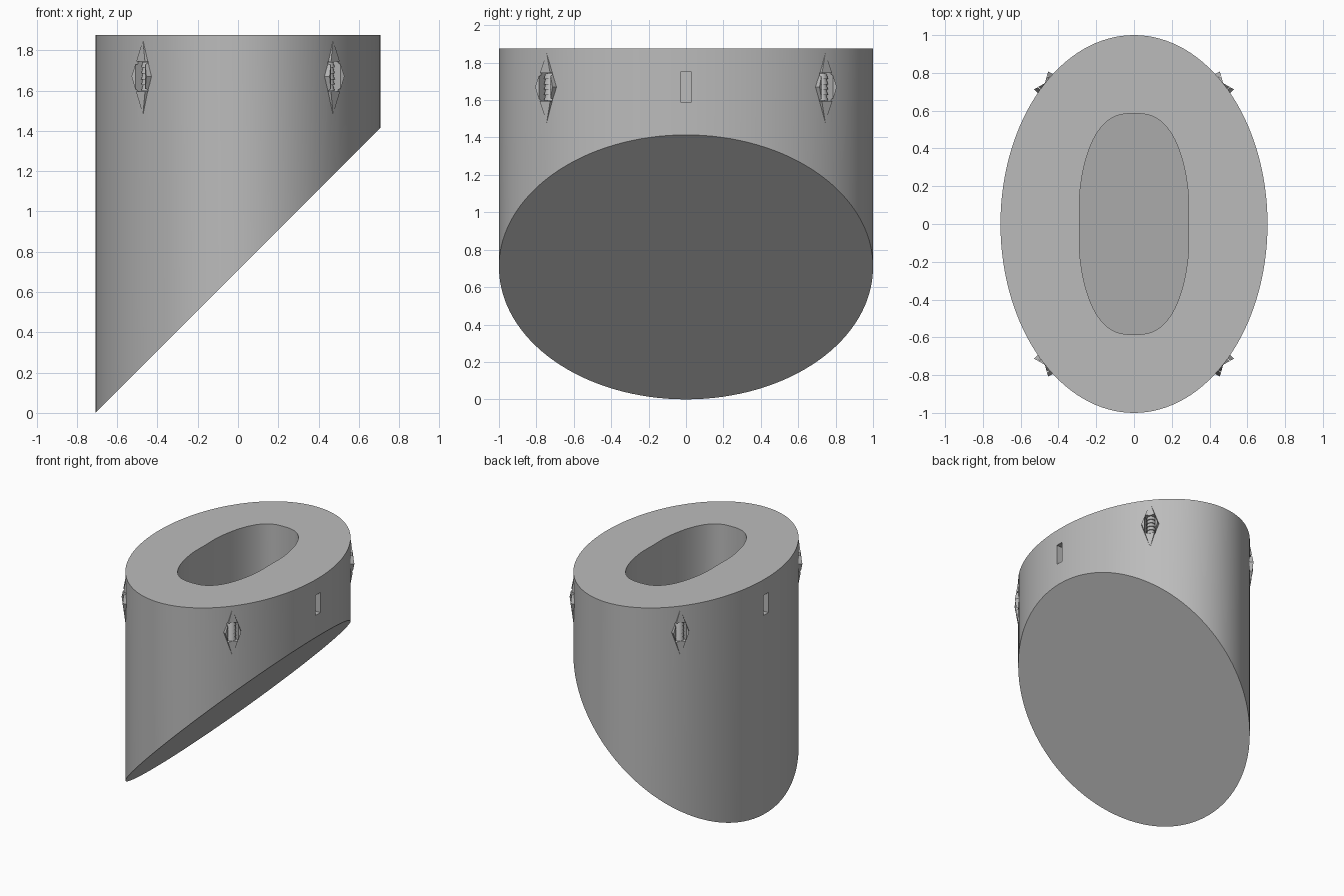
import bpy, bmesh, math
from mathutils import Vector, Matrix

old = bpy.data.objects.get("Cube")
if old:
    bpy.data.objects.remove(old, do_unlink=True)

A, B, TOP = 0.707, 1.0, 1.875   # half width, half length, height
FLOOR_LIFT = 0.415              # base thickness under the pocket
SEGMENTS = 128

grey = bpy.data.materials.new("plain grey")
grey.use_nodes = True
grey.diffuse_color = (0.5, 0.5, 0.5, 1)
grey.node_tree.nodes["Principled BSDF"].inputs["Base Color"].default_value = (0.5, 0.5, 0.5, 1)


def make_object(name, bm):
    bmesh.ops.recalc_face_normals(bm, faces=bm.faces)
    mesh = bpy.data.meshes.new(name)
    bm.to_mesh(mesh)
    bm.free()
    mesh.materials.append(grey)
    obj = bpy.data.objects.new(name, mesh)
    bpy.context.collection.objects.link(obj)
    return obj


def smooth(obj):
    bpy.ops.object.select_all(action='DESELECT')
    obj.select_set(True)
    bpy.context.view_layer.objects.active = obj
    bpy.ops.object.shade_smooth_by_angle(angle=math.radians(30))


def outer(t):
    return A * math.cos(t), B * math.sin(t)


def pocket(t):
    # Long oval with a very slight waist
    c, s = math.cos(t), math.sin(t)
    x = 0.295 * math.copysign(abs(c) ** 0.75, c)
    y = 0.585 * math.copysign(abs(s) ** 0.95, s)
    return x * (1 - 0.025 * math.exp(-(y / 0.1) ** 2)), y


def ring(bm, shape, height):
    points = [shape(2 * math.pi * i / SEGMENTS) for i in range(SEGMENTS)]
    return [bm.verts.new((x, y, height(x))) for x, y in points]


def bridge(bm, r1, r2):
    for i in range(SEGMENTS):
        j = (i + 1) % SEGMENTS
        bm.faces.new((r1[i], r1[j], r2[j], r2[i]))


# Body: oval column cut off at a slant, with a deep pocket in the top
bm = bmesh.new()
foot = ring(bm, outer, lambda x: x + A)
rim = ring(bm, outer, lambda x: TOP)
lip = ring(bm, pocket, lambda x: TOP)
floor = ring(bm, pocket, lambda x: x + A + FLOOR_LIFT)
for lower, upper in ((foot, rim), (rim, lip), (lip, floor)):
    bridge(bm, lower, upper)
bm.faces.new(foot)
bm.faces.new(floor)
body = make_object("slanted_body", bm)


def wall_frame(x, y, z):
    """Local x points out of the wall, y along it, z up."""
    n = Vector((x / A ** 2, y / B ** 2, 0)).normalized()
    t = Vector((-n.y, n.x, 0))
    rot = Matrix((n, t, Vector((0, 0, 1)))).transposed().to_4x4()
    return Matrix.Translation((x, y, z)) @ rot


def add_box(bm, frame, size):
    bmesh.ops.create_cube(bm, size=1, matrix=frame @ Matrix.Diagonal((*size, 1)))


SLOT_Z = 1.67
corners = [(sx * 0.472, sy * 0.745) for sx in (1, -1) for sy in (1, -1)]

# Slot cutters at both ends of the short axis and at the four corners
bm = bmesh.new()
for sx in (1, -1):
    add_box(bm, wall_frame(sx * A, 0, SLOT_Z), (0.1, 0.06, 0.16))
for x, y in corners:
    add_box(bm, wall_frame(x, y, SLOT_Z), (0.12, 0.08, 0.15))
cutter = make_object("slot_cutter", bm)

# Pointed collars around the corner slots
collars = []
for index, (x, y) in enumerate(corners):
    bm = bmesh.new()
    outline = [(0, -0.19), (0.07, 0), (0, 0.18), (-0.07, 0)]
    back = [bm.verts.new((-0.03, u, v)) for u, v in outline]
    front = [bm.verts.new((0.0 if u == 0 else 0.025, u * 0.85, v)) for u, v in outline]
    for i in range(4):
        j = (i + 1) % 4
        bm.faces.new((back[i], back[j], front[j], front[i]))
    bm.faces.new(back)
    bm.faces.new(front)
    bm.transform(wall_frame(x, y, SLOT_Z))
    collars.append(make_object(f"slot_collar_{index + 1}", bm))

# Cut the slots, then drop the cutter
for obj in [body] + collars:
    mod = obj.modifiers.new("slots", 'BOOLEAN')
    mod.operation = 'DIFFERENCE'
    mod.solver = 'EXACT'
    mod.object = cutter
    bpy.ops.object.select_all(action='DESELECT')
    obj.select_set(True)
    bpy.context.view_layer.objects.active = obj
    bpy.ops.object.modifier_apply(modifier=mod.name)
bpy.data.objects.remove(cutter, do_unlink=True)
smooth(body)

# Ribbed pins set back in the corner slots
for index, (x, y) in enumerate(corners):
    bm = bmesh.new()
    for k in range(5):
        frame = wall_frame(x, y, SLOT_Z) @ Matrix.Translation((-0.035, 0, (k - 2) * 0.029))
        bmesh.ops.create_cone(bm, cap_ends=True, segments=20, radius1=0.036,
                              radius2=0.028, depth=0.029, matrix=frame)
    smooth(make_object(f"ribbed_pin_{index + 1}", bm))
